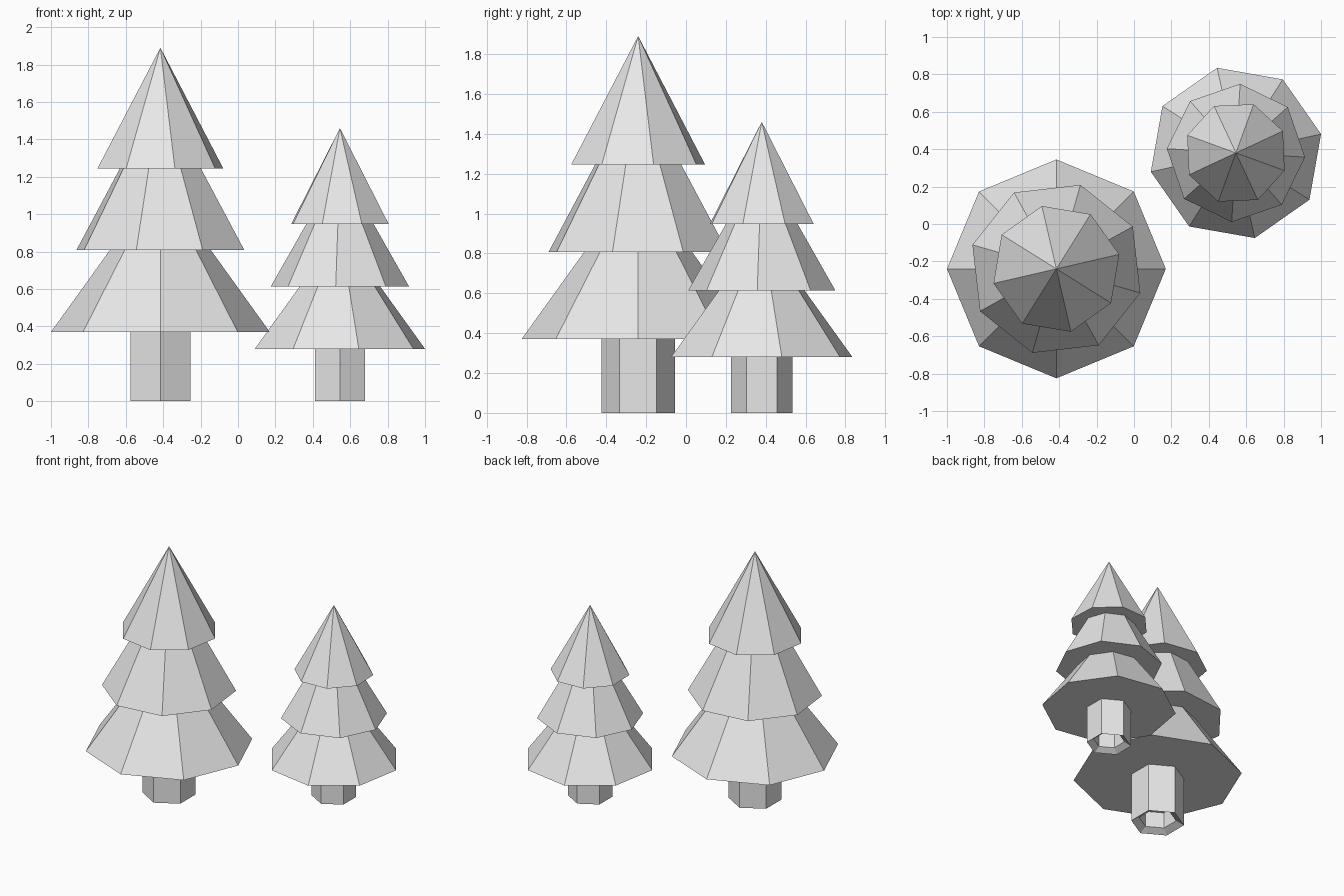
import bpy
import bmesh
from math import cos, sin, pi, radians

if "Cube" in bpy.data.objects:
    bpy.data.objects.remove(bpy.data.objects["Cube"])

# Single plain material
grey = bpy.data.materials.new("light_grey")
grey.use_nodes = True
grey.diffuse_color = (0.8, 0.8, 0.8, 1)
grey.node_tree.nodes["Principled BSDF"].inputs["Base Color"].default_value = (0.8, 0.8, 0.8, 1)


def lathe(name, center, sides, turn, profile):
    """Stack flat-sided rings of (radius, z); a zero radius becomes a point, ends are capped."""
    bm = bmesh.new()
    rings = []
    for r, z in profile:
        count = sides if r > 0 else 1
        rings.append([bm.verts.new((r * cos(turn + 2 * pi * i / sides),
                                    r * sin(turn + 2 * pi * i / sides), z))
                      for i in range(count)])
    for low, high in zip(rings, rings[1:]):
        for i in range(sides):
            j = (i + 1) % sides
            if len(high) == 1:
                bm.faces.new((low[i], low[j], high[0]))
            else:
                bm.faces.new((low[i], low[j], high[j], high[i]))
    for ring in (rings[0], rings[-1]):
        if len(ring) > 1:
            bm.faces.new(ring)
    bmesh.ops.recalc_face_normals(bm, faces=bm.faces)
    mesh = bpy.data.meshes.new(name)
    bm.to_mesh(mesh)
    bm.free()
    mesh.materials.append(grey)
    obj = bpy.data.objects.new(name, mesh)
    obj.location = (*center, 0)
    bpy.context.collection.objects.link(obj)


def tree(name, center, trunk_radius, levels, radii, tops, turns):
    # Hexagonal trunk with a recessed underside
    inner = trunk_radius * 0.7
    lathe(name + "_trunk", center, 6, pi / 2,
          [(inner, 0.15), (inner, 0.03), (trunk_radius, 0), (trunk_radius, levels[0] + 0.02)])
    # Three octagonal foliage tiers, the last one ending in a point
    for i, part in enumerate(("lower", "middle", "upper")):
        z, top = levels[i], levels[i + 1]
        end = (tops[i], top)
        if tops[i] > 0:
            slope = (tops[i] - radii[i]) / (top - z)
            end = (tops[i] + slope * 0.02, top + 0.02)
        lathe(f"{name}_{part}_foliage", center, 8, radians(turns[i]), [(radii[i], z), end])


tree("large_tree", (-0.415, -0.24), 0.185, (0.37, 0.808, 1.245, 1.89),
     (0.585, 0.467, 0.345), (0.27, 0.225, 0), (0, 29, 13))
tree("small_tree", (0.545, 0.38), 0.155, (0.28, 0.614, 0.948, 1.46),
     (0.466, 0.37, 0.277), (0.22, 0.18, 0), (12.5, 41.5, 25))
